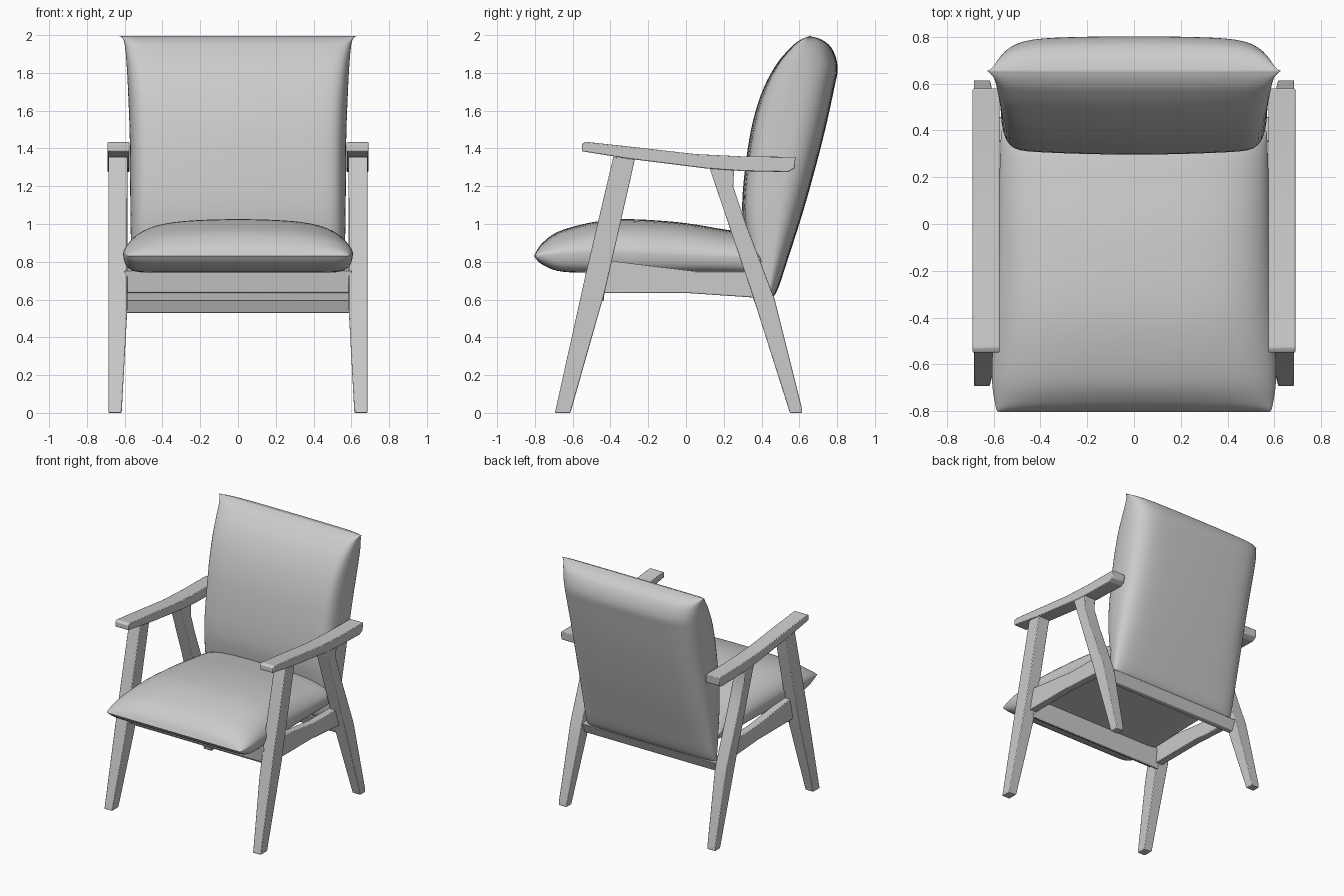
import bpy, bmesh, math
from mathutils import Vector

cube = bpy.data.objects.get("Cube")
if cube:
    bpy.data.objects.remove(cube, do_unlink=True)

grey = bpy.data.materials.new("plain grey")
grey.use_nodes = True
grey.diffuse_color = (0.6, 0.6, 0.6, 1)
grey.node_tree.nodes["Principled BSDF"].inputs["Base Color"].default_value = (0.6, 0.6, 0.6, 1)


def finish(name, bm, angle):
    bmesh.ops.recalc_face_normals(bm, faces=bm.faces)
    mesh = bpy.data.meshes.new(name)
    bm.to_mesh(mesh)
    bm.free()
    mesh.materials.append(grey)
    obj = bpy.data.objects.new(name, mesh)
    bpy.context.collection.objects.link(obj)
    bpy.ops.object.select_all(action='DESELECT')
    obj.select_set(True)
    bpy.context.view_layer.objects.active = obj
    bpy.ops.object.shade_smooth_by_angle(angle=math.radians(angle))
    return obj


def plank(name, profile, inner, outer, taper=0.0, mirror=True):
    """Extrude a (y, z) side profile along x; taper thins the inside near the floor."""
    bm = bmesh.new()
    a, b = [[bm.verts.new((x, y, z)) for y, z in profile] for x in (inner, outer)]
    bm.faces.new(a)
    bm.faces.new(b)
    n = len(a)
    for i in range(n):
        j = (i + 1) % n
        bm.faces.new((a[i], a[j], b[j], b[i]))
    if taper:
        knee = 0.55
        bmesh.ops.bisect_plane(bm, geom=bm.verts[:] + bm.edges[:] + bm.faces[:],
                               plane_co=(0, 0, knee), plane_no=(0, 0, 1))
        for v in bm.verts:
            if v.co.x < outer - 0.01:
                v.co.x += taper * max(0, 1 - v.co.z / knee)
    obj = finish(name, bm, 30)
    bevel = obj.modifiers.new("soft edges", 'BEVEL')
    bevel.width, bevel.segments = 0.005, 2
    if mirror:
        obj.modifiers.new("both sides", 'MIRROR')


def spline(rows, steps):
    """Catmull-Rom through rows of numbers."""
    rows = [Vector(r) for r in rows]
    out = []
    for i in range(len(rows) - 1):
        p0, p1 = rows[max(i - 1, 0)], rows[i]
        p2, p3 = rows[i + 1], rows[min(i + 2, len(rows) - 1)]
        for k in range(steps):
            t = k / steps
            out.append(0.5 * (2 * p1 + (p2 - p0) * t + (2 * p0 - 5 * p1 + 4 * p2 - p3) * t * t
                              + (3 * p1 - p0 - 3 * p2 + p3) * t ** 3))
    return out + [rows[-1]]


def cushion(name, stations, fullness):
    """Stations: seam y, z, one face y, z, other face y, z, half width.
    Fullness of each face: edge power, edge root, crown toward the middle."""
    bm = bmesh.new()
    rows = spline(stations, 5)
    across = [math.sin(math.pi / 2 * math.sin(math.pi / 2 * (i / 20 - 1))) for i in range(41)]
    for side, (power, root, crown) in zip((2, 4), fullness):
        grid = []
        for r in rows:
            line = []
            for u in across:
                s = max(0, 1 - abs(u) ** power) ** root * (1 - crown * u * u)
                y = r[0] + (r[side] - r[0]) * s
                z = r[1] + (r[side + 1] - r[1]) * s
                line.append(bm.verts.new((u * r[6], y, z)))
            grid.append(line)
        for p, q in zip(grid, grid[1:]):
            for i in range(len(across) - 1):
                bm.faces.new((p[i], p[i + 1], q[i + 1], q[i]))
    bmesh.ops.remove_doubles(bm, verts=bm.verts, dist=0.0005)
    finish(name, bm, 60)


# Legs, leaning toward each other under the armrests
plank("front_legs", [(-0.694, 0), (-0.612, 0), (-0.43, 0.64), (-0.27, 1.345),
                     (-0.385, 1.355), (-0.53, 0.74)], 0.586, 0.685, 0.03)
plank("back_legs", [(0.55, 0), (0.615, 0), (0.61, 0.04), (0.47, 0.6), (0.31, 1.02),
                    (0.25, 1.2), (0.255, 1.3), (0.12, 1.31), (0.35, 0.63)],
      0.586, 0.685, 0.03)

# Armrests with a gentle sweep
plank("armrests", [(-0.55, 1.385), (-0.3, 1.345), (0.1, 1.295), (0.3, 1.28), (0.54, 1.275),
                   (0.575, 1.295), (0.58, 1.355), (0.3, 1.358), (0.05, 1.37),
                   (-0.3, 1.41), (-0.53, 1.435), (-0.55, 1.425)], 0.575, 0.69)

# Seat frame
plank("side_rails", [(-0.46, 0.635), (0.0, 0.635), (0.37, 0.61), (0.39, 0.75),
                     (0.05, 0.75), (-0.2, 0.78), (-0.44, 0.81)], 0.575, 0.635)
plank("front_rail", [(-0.535, 0.755), (-0.52, 0.637), (-0.462, 0.637), (-0.452, 0.592),
                     (-0.436, 0.592), (-0.42, 0.755)], -0.6, 0.6, mirror=False)
plank("back_rail", [(0.35, 0.62), (0.385, 0.53), (0.425, 0.53), (0.46, 0.61)],
      -0.6, 0.6, mirror=False)

# Cushions with pinched seams
cushion("seat_cushion", [
    (-0.805, 0.83, -0.805, 0.83, -0.805, 0.83, 0.578),
    (-0.78, 0.835, -0.76, 0.9, -0.76, 0.785, 0.592),
    (-0.65, 0.845, -0.65, 0.97, -0.65, 0.747, 0.608),
    (-0.4, 0.85, -0.4, 1.023, -0.4, 0.742, 0.598),
    (-0.1, 0.84, -0.1, 1.015, -0.1, 0.742, 0.585),
    (0.15, 0.83, 0.15, 0.98, 0.15, 0.742, 0.577),
    (0.36, 0.82, 0.36, 0.93, 0.365, 0.742, 0.57),
    (0.4, 0.8, 0.4, 0.8, 0.4, 0.8, 0.565)], ((6, 0.6, 0.22), (20, 0.5, 0)))
cushion("back_cushion", [
    (0.42, 0.6, 0.42, 0.6, 0.42, 0.6, 0.555),
    (0.425, 0.607, 0.385, 0.607, 0.455, 0.607, 0.558),
    (0.44, 0.66, 0.35, 0.66, 0.488, 0.66, 0.56),
    (0.46, 0.8, 0.325, 0.85, 0.535, 0.8, 0.565),
    (0.5, 1.1, 0.297, 1.1, 0.63, 1.1, 0.57),
    (0.56, 1.45, 0.335, 1.45, 0.725, 1.45, 0.573),
    (0.61, 1.7, 0.395, 1.68, 0.785, 1.72, 0.582),
    (0.63, 1.85, 0.475, 1.84, 0.803, 1.83, 0.59),
    (0.645, 1.95, 0.56, 1.94, 0.775, 1.925, 0.6),
    (0.65, 1.985, 0.61, 1.977, 0.72, 1.975, 0.612),
    (0.655, 1.995, 0.655, 1.995, 0.655, 1.995, 0.63)], ((20, 0.5, 0.1), (9, 0.5, 0.1)))
